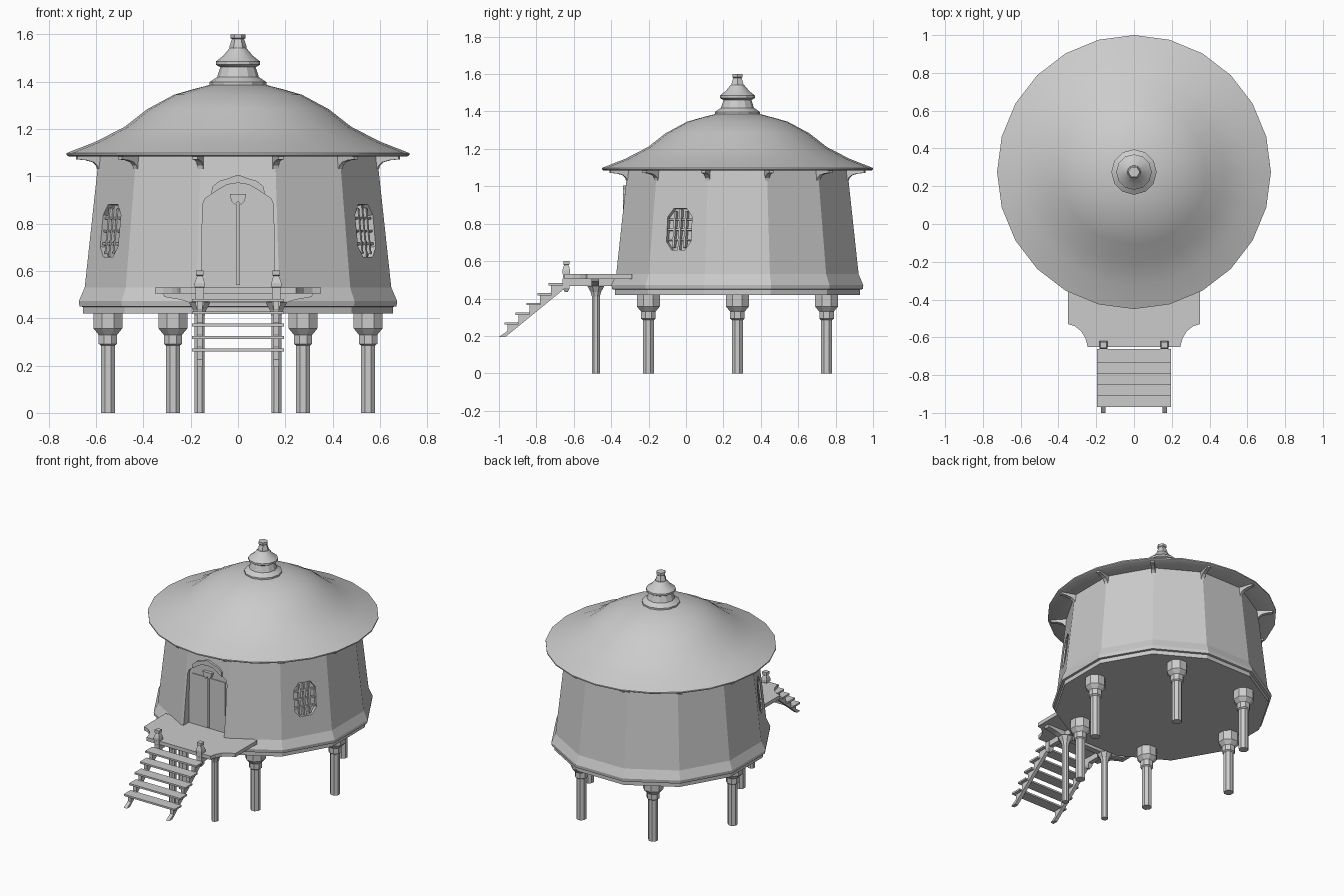
import bpy, bmesh
from math import sin, cos, pi, radians
from mathutils import Matrix, Vector

if "Cube" in bpy.data.objects:
    bpy.data.objects.remove(bpy.data.objects["Cube"])

CY = 0.275  # house axis is at x = 0, y = CY


def finish(bm, name, smooth=None):
    bmesh.ops.recalc_face_normals(bm, faces=bm.faces)
    me = bpy.data.meshes.new(name)
    bm.to_mesh(me)
    bm.free()
    ob = bpy.data.objects.new(name, me)
    bpy.context.collection.objects.link(ob)
    if smooth:
        bpy.ops.object.select_all(action='DESELECT')
        ob.select_set(True)
        bpy.context.view_layer.objects.active = ob
        bpy.ops.object.shade_smooth_by_angle(angle=radians(smooth))
    return ob


def lathe(name, profile, n, x=0, y=CY, turn=0, smooth=None):
    """Closed solid of revolution from (radius, z) points, bottom to top."""
    bm = bmesh.new()
    rings = [[bm.verts.new((x + r * cos(turn + 2 * pi * k / n), y + r * sin(turn + 2 * pi * k / n), z))
              for k in range(n)] for r, z in profile]
    for a, b in zip(rings, rings[1:]):
        for k in range(n):
            bm.faces.new((a[k], a[(k + 1) % n], b[(k + 1) % n], b[k]))
    bm.faces.new(rings[0])
    bm.faces.new(rings[-1])
    return finish(bm, name, smooth)


def frame(origin, u, v, n):
    m = Matrix((u, v, n)).transposed().to_4x4()
    m.translation = origin
    return m


def prism(name, pts, lo, hi, m=Matrix()):
    """Outline in the u-v plane of m, extruded along its n axis from lo to hi."""
    bm = bmesh.new()
    a, b = ([bm.verts.new(m @ Vector((p[0], p[1], d))) for p in pts] for d in (lo, hi))
    bm.faces.new(a)
    bm.faces.new(b)
    for k in range(len(pts)):
        j = (k + 1) % len(pts)
        bm.faces.new((a[k], a[j], b[j], b[k]))
    return finish(bm, name)


def rect(u0, u1, v0, v1):
    return [(u0, v0), (u1, v0), (u1, v1), (u0, v1)]


def mirrored(half):
    return half + [(-u, v) for u, v in reversed(half)]


def cut(target, cutter):
    mod = target.modifiers.new("cut", 'BOOLEAN')
    mod.operation = 'DIFFERENCE'
    mod.solver = 'EXACT'
    mod.object = cutter
    cutter.hide_render = True
    bpy.context.view_layer.objects.active = target
    bpy.ops.object.modifier_apply(modifier=mod.name)
    bpy.data.objects.remove(cutter)


XZ = frame((0, 0, 0), (1, 0, 0), (0, 0, 1), (0, -1, 0))   # front elevation, depth along -y

# Twelve-sided tapered wall with floor rim
k = 1 / cos(pi / 12)
wall = lathe("house_wall", [(r * k, z) for r, z in
             [(.655, .42), (.655, .448), (.67, .45), (.673, .472), (.648, .53), (.587, 1.095)]], 12, turn=pi / 12)

# Upright door recess cut in the sloping wall
half_door = [(.155, .53), (.15, .88), (.14, .905), (.11, .925), (.105, .955), (.06, .985)]
cut(wall, prism("door_cutter", mirrored(half_door), .316, .6, XZ))

# Door trim: double centre strip, ornament and arched hood
for s in (-1, 1):
    prism("door_leaf", [(s * u, v) for u, v in rect(.006, .125, .54, .88)], .31, .322, XZ)
    prism("door_ornament", [(s * u, v) for u, v in
          [(.0, .925), (.035, .925), (.028, .895), (.012, .88), (.0, .895)]], .31, .338, XZ)
prism("door_centre_strip", rect(-.008, .008, .54, .9), .31, .33, XZ)
prism("door_arch", mirrored([(.112, .925), (.11, .955), (.08, .98), (.03, .995), (.008, 1.005)])
      + [(-.08, .945), (-.045, .965), (0, .972), (.045, .965), (.08, .945)], .31, .338, XZ)

# Windows: recessed elongated octagons with bars, following the wall slope
tilt = math_tilt = radians(6.2)
for s in (-1, 1):
    d = Vector((s * sin(pi / 3), -cos(pi / 3), 0))
    n = d * cos(tilt) + Vector((0, 0, sin(tilt)))
    v = Vector((0, 0, cos(tilt))) - d * sin(tilt)
    m = frame(Vector((0, CY, .77)) + d * .622, v.cross(n), v, n)
    octagon = lambda w, h: mirrored([(w - .035, -h), (w, -h + .045), (w, h - .045), (w - .035, h)])
    cut(wall, prism("window_cutter", octagon(.075, .112), -.025, .05, m))
    for i in (-1, 0, 1):
        h = .11 if i == 0 else .098
        prism("window_upright_bar", rect(i * .034 - .006, i * .034 + .006, -h, h), -.028, -.004, m)
        prism("window_cross_bar", rect(-.073, .073, i * .055 - .005, i * .055 + .005), -.028, -.008, m)

# Round bell-shaped roof
lathe("roof", [(.55, 1.09), (.715, 1.084), (.725, 1.09), (.725, 1.098), (.6, 1.147), (.478, 1.21), (.385, 1.283),
               (.27, 1.345), (.19, 1.368), (.105, 1.39)], 24, smooth=40)

# Roof finial in stacked tiers
lathe("finial_base", [(.12, 1.375), (.12, 1.398), (.088, 1.42), (.075, 1.46), (.07, 1.475)], 12, smooth=25)
lathe("finial_bell", [(.072, 1.46), (.094, 1.472), (.094, 1.485), (.062, 1.51), (.036, 1.542)], 12, smooth=25)
lathe("finial_tip", [(.038, 1.53), (.036, 1.55), (.026, 1.58), (.031, 1.584), (.031, 1.6)], 6)

# Curved eave brackets on the wall corners
for i in range(12):
    a = pi / 12 + i * pi / 6
    d = Vector((cos(a), sin(a), 0))
    m = frame((0, CY, 0), d, (0, 0, 1), d.cross(Vector((0, 0, 1))))
    prism("eave_bracket", [(.58, 1.03), (.614, 1.03), (.618, 1.045), (.635, 1.06), (.665, 1.068), (.705, 1.072),
                           (.705, 1.088), (.58, 1.088)], -.012, .012, m)

# Six stilts with capitals
for i in range(6):
    a = i * pi / 3
    lathe("stilt", [(.032, 0), (.032, .285), (.042, .292), (.042, .33), (.066, .357), (.066, .42)], 8,
          x=.55 * cos(a), y=CY + .55 * sin(a), turn=pi / 8)

# Entrance deck with scooped front corners
prism("deck", mirrored([(.35, -.29), (.35, -.53), (.315, -.54), (.28, -.567), (.257, -.605), (.245, -.65)]),
      .505, .53)
prism("deck_cross_beam", mirrored([(.32, .506), (.31, .49), (.24, .478), (.2, .465)]), .465, .505, XZ)

for s in (-1, 1):
    x = s * .162
    YZ = frame((x, 0, 0), (0, 1, 0), (0, 0, 1), (1, 0, 0))
    # Deck joists, supporting poles and newel posts
    prism("deck_joist", rect(-.66, -.38, .467, .506), -.016, .016, YZ)
    lathe("deck_pole", [(.023, 0), (.023, .41), (.03, .435), (.05, .468)], 8, x=x, y=-.482, turn=pi / 8)
    q = 2 ** .5
    lathe("newel_post", [(r * q, z) for r, z in [(.008, .435), (.018, .455), (.018, .53), (.021, .532), (.021, .55),
          (.015, .57), (.011, .578), (.016, .582), (.016, .602)]], 4, x=x, y=-.64, turn=pi / 4)
    # Saw-toothed stair stringer
    teeth = []
    for i in range(5):
        y, z = -.955 + i * .0585, .26 + i * .0525
        teeth += [(y, z - .035), (y, z), (y + .045, z)]
    prism("stair_stringer", [(-.965, .195), (-1, .195)] + teeth + [(-.65, .485), (-.65, .452)], -.012, .012, YZ)

# Stair treads
for i in range(5):
    y, z = -.97 + i * .0585, .26 + i * .0525
    prism("stair_tread", rect(-.195, .195, y, y + .075), z, z + .012)
